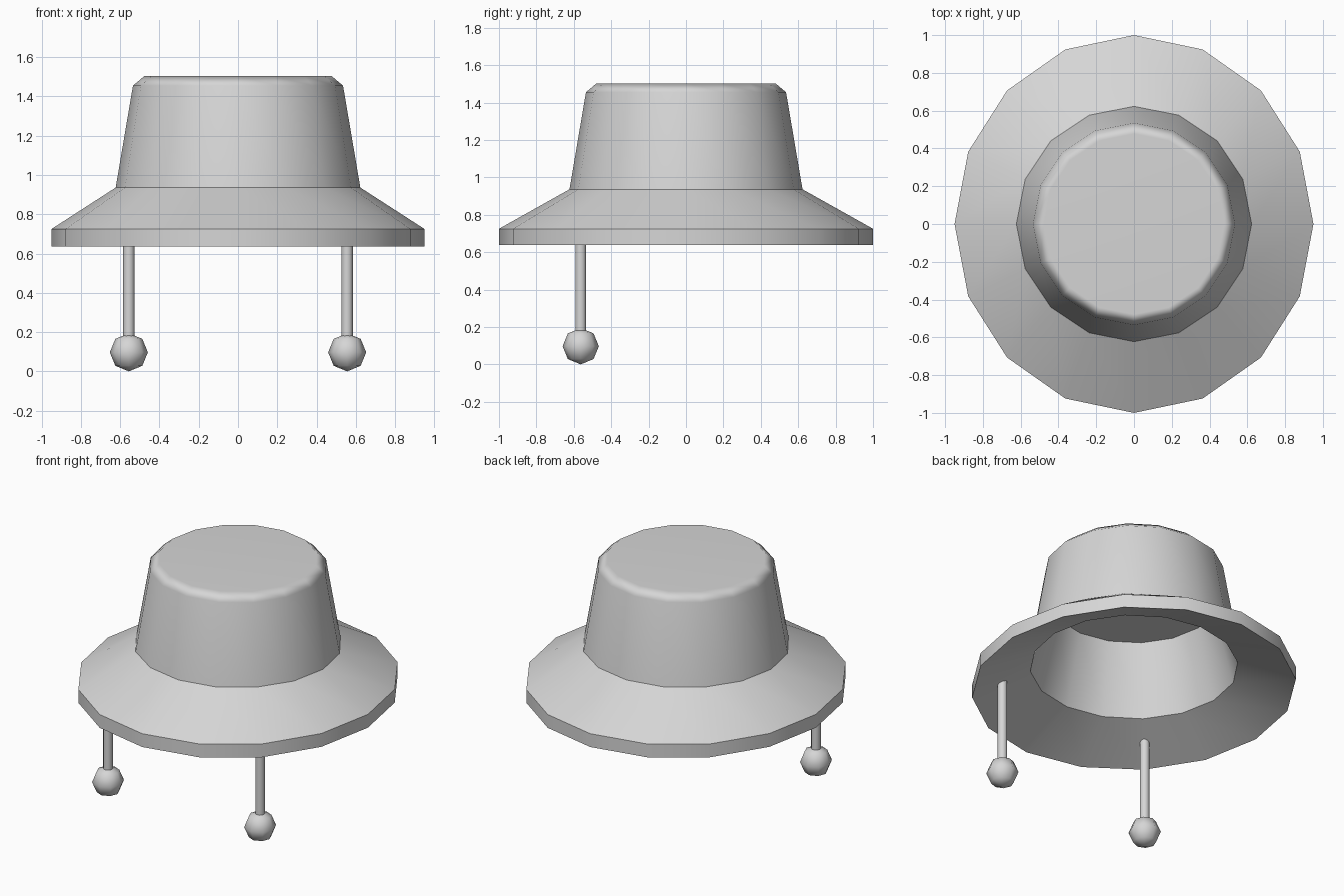
import bpy, bmesh, math

cube = bpy.data.objects.get("Cube")
if cube:
    bpy.data.objects.remove(cube, do_unlink=True)

grey = bpy.data.materials.new("light grey")
grey.use_nodes = True
colour = (0.67, 0.67, 0.67, 1)
grey.diffuse_color = colour
grey.node_tree.nodes["Principled BSDF"].inputs["Base Color"].default_value = colour


def finish(name, bm):
    """Turn a bmesh into a smooth-shaded object with sharp creases."""
    bmesh.ops.recalc_face_normals(bm, faces=bm.faces)
    mesh = bpy.data.meshes.new(name)
    bm.to_mesh(mesh)
    bm.free()
    mesh.materials.append(grey)
    obj = bpy.data.objects.new(name, mesh)
    bpy.context.collection.objects.link(obj)
    bpy.ops.object.select_all(action='DESELECT')
    obj.select_set(True)
    bpy.context.view_layer.objects.active = obj
    bpy.ops.object.shade_smooth_by_angle(angle=math.radians(45))
    return obj


def lathe(name, profile, sides, centre=(0, 0)):
    """Stack rings of (x radius, y radius, z); cap the first and last."""
    bm = bmesh.new()
    rings = []
    for rx, ry, z in profile:
        angles = [2 * math.pi * i / sides for i in range(sides)]
        rings.append([bm.verts.new((centre[0] + rx * math.cos(a),
                                    centre[1] + ry * math.sin(a), z)) for a in angles])
    for low, high in zip(rings, rings[1:]):
        for i in range(sides):
            j = (i + 1) % sides
            bm.faces.new((low[i], low[j], high[j], high[i]))
    bm.faces.new(rings[0])
    bm.faces.new(rings[-1])
    return finish(name, bm)


# Hat shell: outer crown top, wall, brim and rim, then underside and hollow crown
hat = lathe("hat", [
    (0.478, 0.478, 1.503),
    (0.535, 0.535, 1.455),
    (0.623, 0.623, 0.936),
    (0.95, 1.0, 0.725),
    (0.95, 1.0, 0.637),
    (0.623, 0.623, 0.785),
    (0.5, 0.5, 1.24),
], 16)

# Keep the crown top flat-looking with a soft edge
weighted = hat.modifiers.new("flat_top_normals", 'WEIGHTED_NORMAL')
weighted.keep_sharp = True

# Hanging cords with a bead at each end
bead_radius = 0.097
for side, label in ((1, "left"), (-1, "right")):
    x, y = side * 0.556, -0.563
    lathe(label + "_cord", [(0.029, 0.029, 0.15), (0.029, 0.029, 0.77)], 12, (x, y))
    bm = bmesh.new()
    bmesh.ops.create_uvsphere(bm, u_segments=8, v_segments=4, radius=bead_radius)
    bmesh.ops.translate(bm, vec=(x, y, bead_radius), verts=bm.verts)
    finish(label + "_bead", bm)
